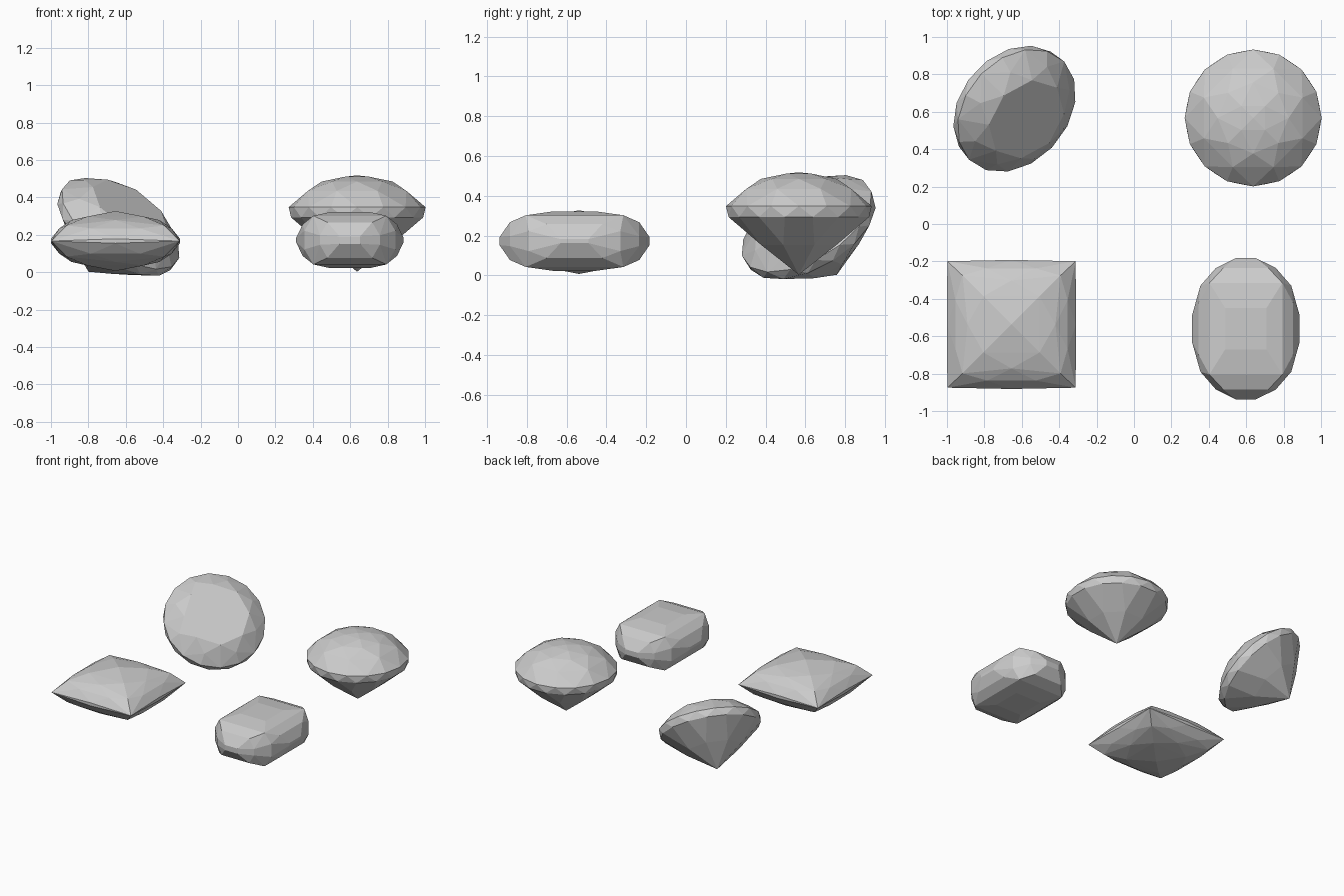
import bpy, bmesh
from math import sin, cos, pi, radians
from mathutils import Matrix, Vector

if "Cube" in bpy.data.objects:
    bpy.data.objects.remove(bpy.data.objects["Cube"])


def hull_object(name, points, matrix):
    """Flat-faceted cut stone: convex hull around the facet corners."""
    bm = bmesh.new()
    for p in points:
        bm.verts.new(p)
    res = bmesh.ops.convex_hull(bm, input=bm.verts)
    junk = [g for g in res["geom_interior"] + res["geom_unused"]
            if isinstance(g, bmesh.types.BMVert) and g.is_valid]
    bmesh.ops.delete(bm, geom=list(set(junk)), context='VERTS')
    bmesh.ops.dissolve_limit(bm, angle_limit=radians(1), verts=bm.verts, edges=bm.edges)
    bmesh.ops.recalc_face_normals(bm, faces=bm.faces)
    mesh = bpy.data.meshes.new(name)
    bm.to_mesh(mesh)
    bm.free()
    ob = bpy.data.objects.new(name, mesh)
    ob.matrix_world = matrix
    bpy.context.collection.objects.link(ob)
    return ob


def ring(r, z, n, phase=0.0):
    return [Vector((r * cos(2 * pi * (i + phase) / n),
                    r * sin(2 * pi * (i + phase) / n), z)) for i in range(n)]


def mirrored(points, zs=(1, -1)):
    """Repeat points in all octants."""
    return [Vector((x * a, y * b, z * c)) for x, y, z in points
            for a in (1, -1) for b in (1, -1) for c in zs]


# shared lower half of the round stones, culet at the origin
pavilion = ([Vector((0, 0, 0))] + ring(0.205, 0.15, 8, 0.5)
            + ring(0.36, 0.29, 16, 0.5) + ring(0.366, 0.345, 16))

# upright round stone with domed crown
dome = ring(0.285, 0.432, 8, 0.5) + ring(0.19, 0.482, 8) + ring(0.09, 0.508, 4, 0.5) + [Vector((0, 0, 0.515))]
hull_object("round_gem_upright", pavilion + dome,
            Matrix.Translation((0.637, 0.567, 0.003)))

# round stone lying on its pavilion, flat table
table = ring(0.30, 0.405, 8, 0.5) + ring(0.235, 0.45, 8)
axis = Vector((0.50, -0.44, 0.745)).normalized()
tilt = Vector((0, 0, 1)).rotation_difference(axis).to_matrix().to_4x4()
hull_object("round_gem_tilted", pavilion + table,
            Matrix.Translation((-0.80, 0.758, 0.003)) @ tilt)

# square pillow stone: corner ridges rise to a low apex
pillow = mirrored([(0.343, 0.338, 0.0), (0.262, 0.262, 0.083), (0.15, 0.15, 0.131), (0, 0, 0.16),
                   (0.345, 0.0, 0.012), (0, 0.345, 0.012),
                   (0.30, 0.13, 0.068), (0.13, 0.30, 0.068),
                   (0.235, 0, 0.112), (0, 0.235, 0.112)])
hull_object("square_gem", pillow, Matrix.Translation((-0.655, -0.537, 0.167)))

# oblong barrel stone
barrel = mirrored([(0.055, 0.377, 0.02), (0.12, 0.325, 0.095),
                   (0.16, 0.325, 0.025), (0.243, 0.23, 0.05),
                   (0.288, 0.07, 0.01), (0.252, 0.14, 0.085),
                   (0.195, 0.245, 0.13), (0.11, 0.11, 0.149)])
hull_object("oblong_gem", barrel, Matrix.Translation((0.598, -0.56, 0.172)))
